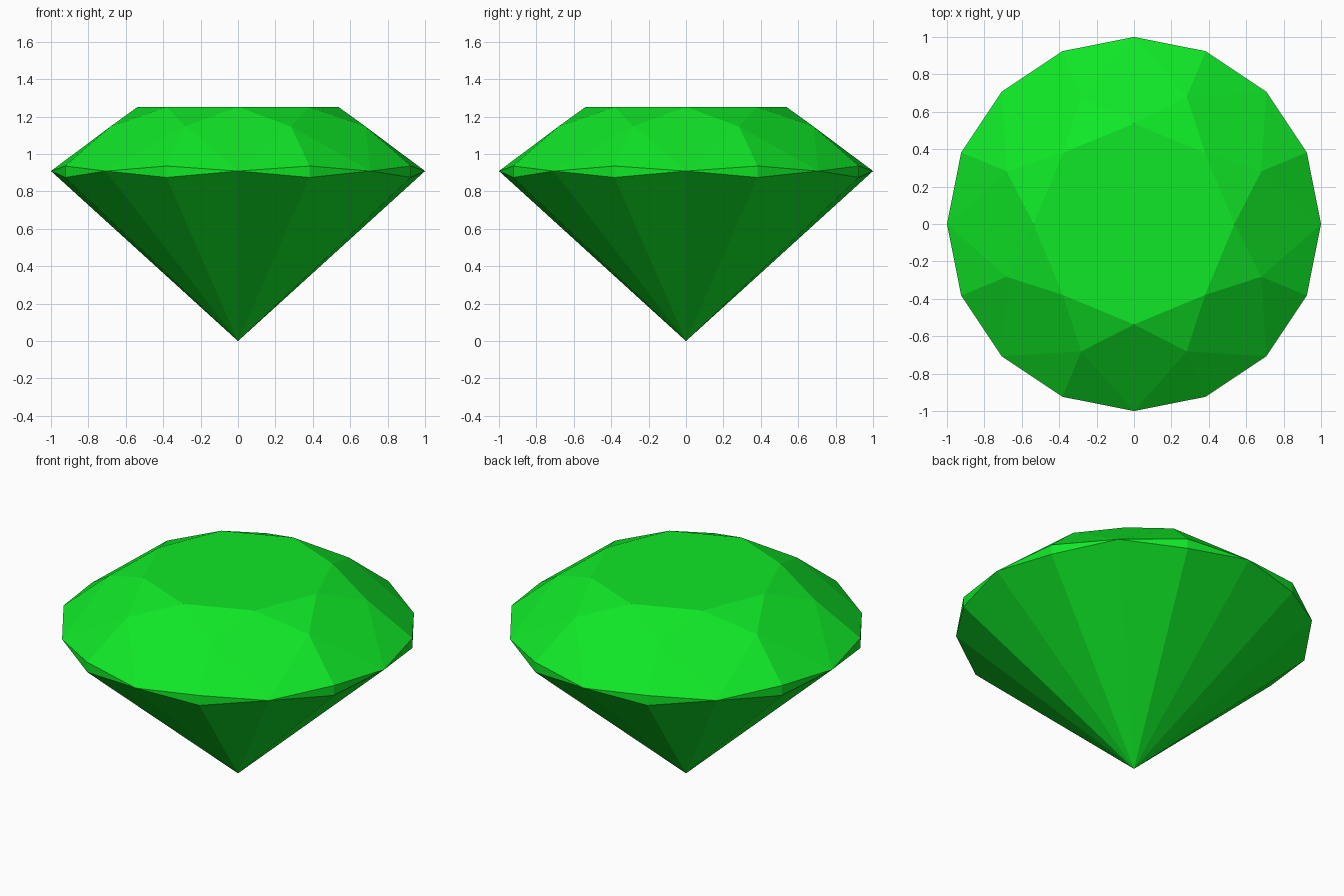
import bpy, bmesh, math

if "Cube" in bpy.data.objects:
    bpy.data.objects.remove(bpy.data.objects["Cube"])

SIDES = 8
STEP = 2 * math.pi / SIDES

green = bpy.data.materials.new("emerald green")
green.diffuse_color = (0.005, 0.8, 0.02, 1)
green.use_nodes = True
green.node_tree.nodes["Principled BSDF"].inputs["Base Color"].default_value = green.diffuse_color

bm = bmesh.new()


def ring(radius, z, offset=0.0):
    """Eight points on a circle, turned by a fraction of one step."""
    return [bm.verts.new((radius * math.cos((k + offset) * STEP),
                          radius * math.sin((k + offset) * STEP), z))
            for k in range(SIDES)]


table = ring(0.537, 1.252)             # corners of the flat top
middle = ring(0.737, 1.148, 0.5)       # crown points between the kites
girdle = ring(1.0, 0.909)              # points where the rim closes
rim_top = ring(1.0, 0.936, 0.5)
rim_bottom = ring(1.0, 0.875, 0.5)
tip = bm.verts.new((0, 0, 0))

bm.faces.new(table)
for k in range(SIDES):
    n = (k + 1) % SIDES
    facets = [
        # Crown: star, kite and upper rim facets
        (table[k], middle[k], table[n]),
        (table[k], middle[k - 1], girdle[k], middle[k]),
        (middle[k], girdle[k], rim_top[k]),
        (middle[k], rim_top[k], girdle[n]),
        # Rim: two slivers around each upright edge
        (girdle[k], rim_bottom[k], rim_top[k]),
        (rim_top[k], rim_bottom[k], girdle[n]),
        # Pavilion: facets down to the tip
        (girdle[k], tip, rim_bottom[k]),
        (rim_bottom[k], tip, girdle[n]),
    ]
    for facet in facets:
        bm.faces.new(facet)

bmesh.ops.recalc_face_normals(bm, faces=bm.faces[:])
mesh = bpy.data.meshes.new("cut_gem")
bm.to_mesh(mesh)
bm.free()
mesh.materials.append(green)
bpy.context.collection.objects.link(bpy.data.objects.new("cut_gem", mesh))
